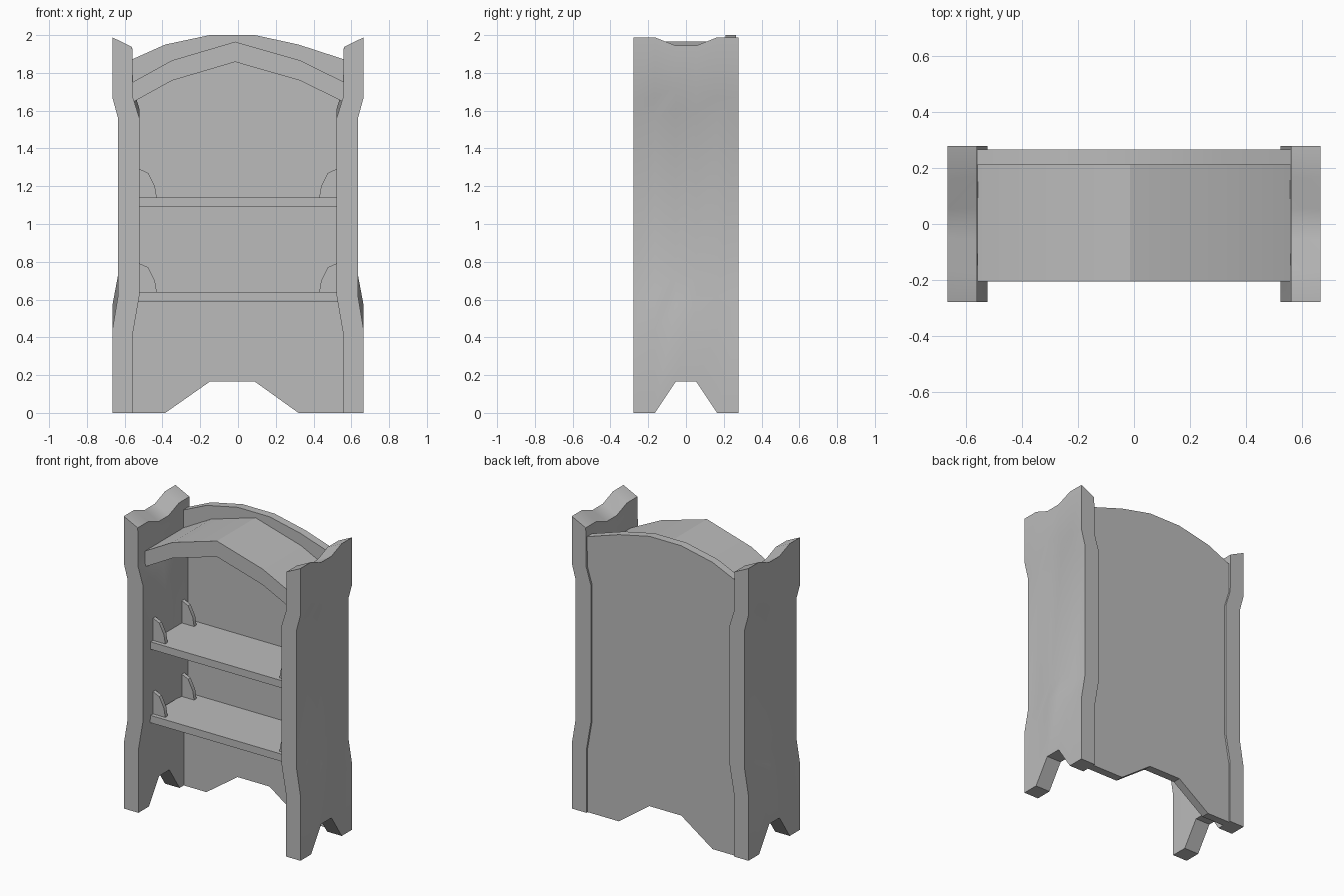
import bpy, bmesh, math

cube = bpy.data.objects.get("Cube")
if cube:
    bpy.data.objects.remove(cube)

grey = bpy.data.materials.new("plain grey")
grey.use_nodes = True
colour = (0.5, 0.5, 0.5, 1)
grey.diffuse_color = colour
grey.node_tree.nodes["Principled BSDF"].inputs["Base Color"].default_value = colour


def loft(name, sections, mirror=False, angle=30):
    """Skin a row of (y, outline) sections, where outlines are x, z points."""
    bm = bmesh.new()
    rings = [[bm.verts.new((x, y, z)) for x, z in pts] for y, pts in sections]
    for a, b in zip(rings, rings[1:]):
        for i in range(len(a)):
            j = (i + 1) % len(a)
            bm.faces.new((a[i], a[j], b[j], b[i]))
    bm.faces.new(rings[0])
    bm.faces.new(rings[-1])
    bmesh.ops.recalc_face_normals(bm, faces=bm.faces)
    mesh = bpy.data.meshes.new(name)
    bm.to_mesh(mesh)
    bm.free()
    mesh.materials.append(grey)
    ob = bpy.data.objects.new(name, mesh)
    bpy.context.collection.objects.link(ob)
    if mirror:
        ob.modifiers.new("Mirror", "MIRROR")
    bpy.ops.object.select_all(action="DESELECT")
    ob.select_set(True)
    bpy.context.view_layer.objects.active = ob
    bpy.ops.object.shade_smooth_by_angle(angle=math.radians(angle))
    return ob


# Side panels: waisted boards, with the middle of the depth raised at the foot
# and dipped at the top
OUTER = [(.665, 0), (.665, .44), (.635, .62), (.635, 1.56), (.665, 1.67), (.665, 1.988)]
INNER = [(.555, 0), (.555, .43), (.522, .62), (.522, 1.56), (.556, 1.67), (.56, 1.937)]
SHIFT = [.165, .13, .11, .05, .05, -.043]


def side_outline(k):
    out = [(x, z + k * s) for (x, z), s in zip(OUTER, SHIFT)]
    inn = [(x, z + k * s) for (x, z), s in zip(INNER, SHIFT)]
    return out + inn[::-1]


columns = [(-.278, 0), (-.165, 0), (-.055, 1), (.055, 1), (.165, 0), (.278, 0)]
loft("side_panels", [(y, side_outline(k)) for y, k in columns], mirror=True)

# Back panel with arched top and cut-out foot
back = [(-.56, 0), (-.385, 0), (-.15, .165), (.09, .165), (.32, 0), (.56, 0),
        (.56, 1.872), (.32, 1.95), (.09, 2), (-.15, 2), (-.385, 1.95), (-.56, 1.872)]
loft("back_panel", [(.21, back), (.265, back)])

# Arched canopy
arch = [(-.56, 1.75), (-.35, 1.866), (-.015, 1.965), (.33, 1.866), (.56, 1.752)]
canopy = arch + [(x, z - .107) for x, z in reversed(arch)]
loft("canopy", [(-.205, canopy), (.215, canopy)])

# Shelves, each with a pair of curved brackets at both ends
for label, top in (("lower", .64), ("upper", 1.14)):
    board = [(-.53, top - .05), (.53, top - .05), (.53, top), (-.53, top)]
    loft(label + "_shelf", [(-.195, board), (.215, board)])
    bracket = [(.53, top), (.43, top), (.44, top + .06), (.475, top + .13), (.53, top + .155)]
    for place, y in (("front", -.155), ("rear", .155)):
        loft(f"{label}_{place}_brackets", [(y - .013, bracket), (y + .013, bracket)], mirror=True)
